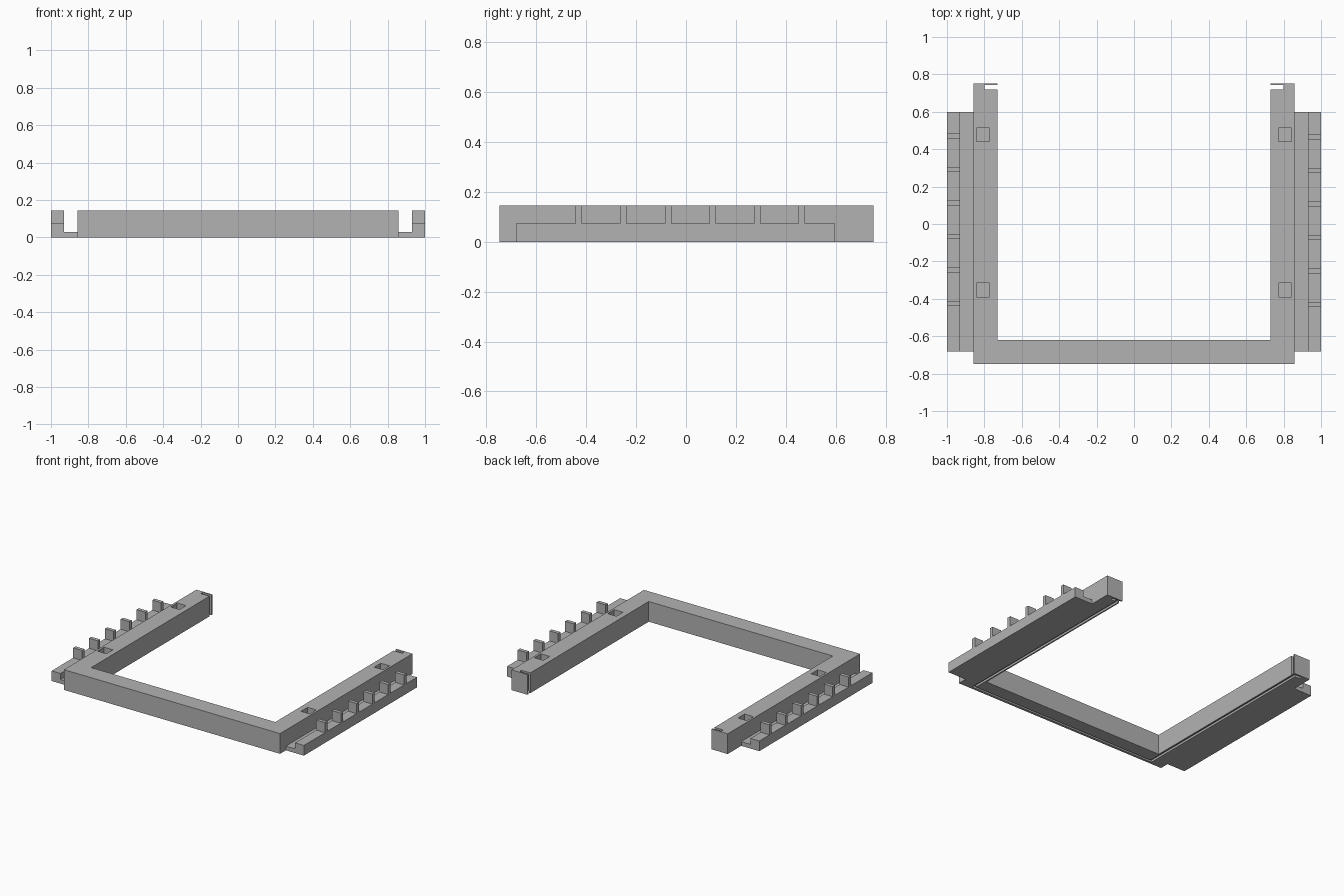
import bpy
import bmesh

default = bpy.data.objects.get("Cube")
if default:
    bpy.data.objects.remove(default, do_unlink=True)

grey = bpy.data.materials.new("plain grey")
grey.use_nodes = True
colour = (0.45, 0.45, 0.45, 1)
grey.diffuse_color = colour
grey.node_tree.nodes["Principled BSDF"].inputs["Base Color"].default_value = colour


def finish(name, bm):
    bmesh.ops.recalc_face_normals(bm, faces=bm.faces)
    mesh = bpy.data.meshes.new(name)
    bm.to_mesh(mesh)
    bm.free()
    mesh.materials.append(grey)
    obj = bpy.data.objects.new(name, mesh)
    bpy.context.collection.objects.link(obj)
    return obj


def prism(name, outline, offset):
    """Extrude a closed outline of 3D points along an offset."""
    bm = bmesh.new()
    face = bm.faces.new([bm.verts.new(p) for p in outline])
    new = bmesh.ops.extrude_face_region(bm, geom=[face])["geom"]
    moved = [v for v in new if isinstance(v, bmesh.types.BMVert)]
    bmesh.ops.translate(bm, verts=moved, vec=offset)
    return finish(name, bm)


def box(name, x, y, z):
    x0, x1 = sorted(x)
    outline = [(x0, y[0], z[0]), (x1, y[0], z[0]), (x1, y[1], z[0]), (x0, y[1], z[0])]
    return prism(name, outline, (0, 0, z[1] - z[0]))


def cut(target, cutter):
    mod = target.modifiers.new(cutter.name, "BOOLEAN")
    mod.operation = "DIFFERENCE"
    mod.solver = "EXACT"
    mod.object = cutter
    cutter.hide_render = True
    cutter.hide_viewport = True
    cutter.display_type = "WIRE"


HEIGHT = 0.145
OUTER, INNER = 0.857, 0.73
FRONT, BACK = -0.748, 0.752

# U-shaped frame
half = [(OUTER, BACK), (OUTER, FRONT)]
inside = [(INNER, -0.62), (INNER, BACK)]
plan = half + [(-x, y) for x, y in reversed(half)]
plan += [(-x, y) for x, y in reversed(inside)] + inside
frame = prism("frame", [(x, y, 0) for x, y in plan], (0, 0, HEIGHT))

# Narrow channel under the frame, leading to the end slots
a, b, c, d = 0.74, 0.76, -0.715, -0.73
route = [(b, 0.73), (b, d), (-b, d), (-b, 0.73), (-a, 0.73), (-a, c), (a, c), (a, 0.73)]
cut(frame, prism("channel_cutter", [(x, y, -0.02) for x, y in route], (0, 0, 0.035)))

for side, s in (("left", 1), ("right", -1)):
    # Blind square sockets and the end slot
    for place, y in (("back", 0.477), ("front", -0.352)):
        cut(frame, box(f"{side}_{place}_socket_cutter", (s * 0.772, s * 0.842),
                       (y - 0.037, y + 0.037), (0.07, 0.2)))
    cut(frame, box(f"{side}_slot_cutter", (s * 0.70, s * 0.80), (0.72, 0.742), (-0.1, 0.2)))

    # Stepped rail along the outer side
    section = [(0.857, 0), (1, 0), (1, 0.073), (0.93, 0.073), (0.93, 0.03), (0.857, 0.03)]
    prism(f"{side}_rail", [(s * x, -0.682, z) for x, z in section], (0, 1.28, 0))

    # Row of upright teeth on the rail
    for i in range(6):
        y = -0.43 + 0.179 * i + (0.005 if s < 0 else 0)
        box(f"{side}_tooth_{i + 1}", (s * 0.93, s), (y - 0.013, y + 0.013), (0.073, HEIGHT))
